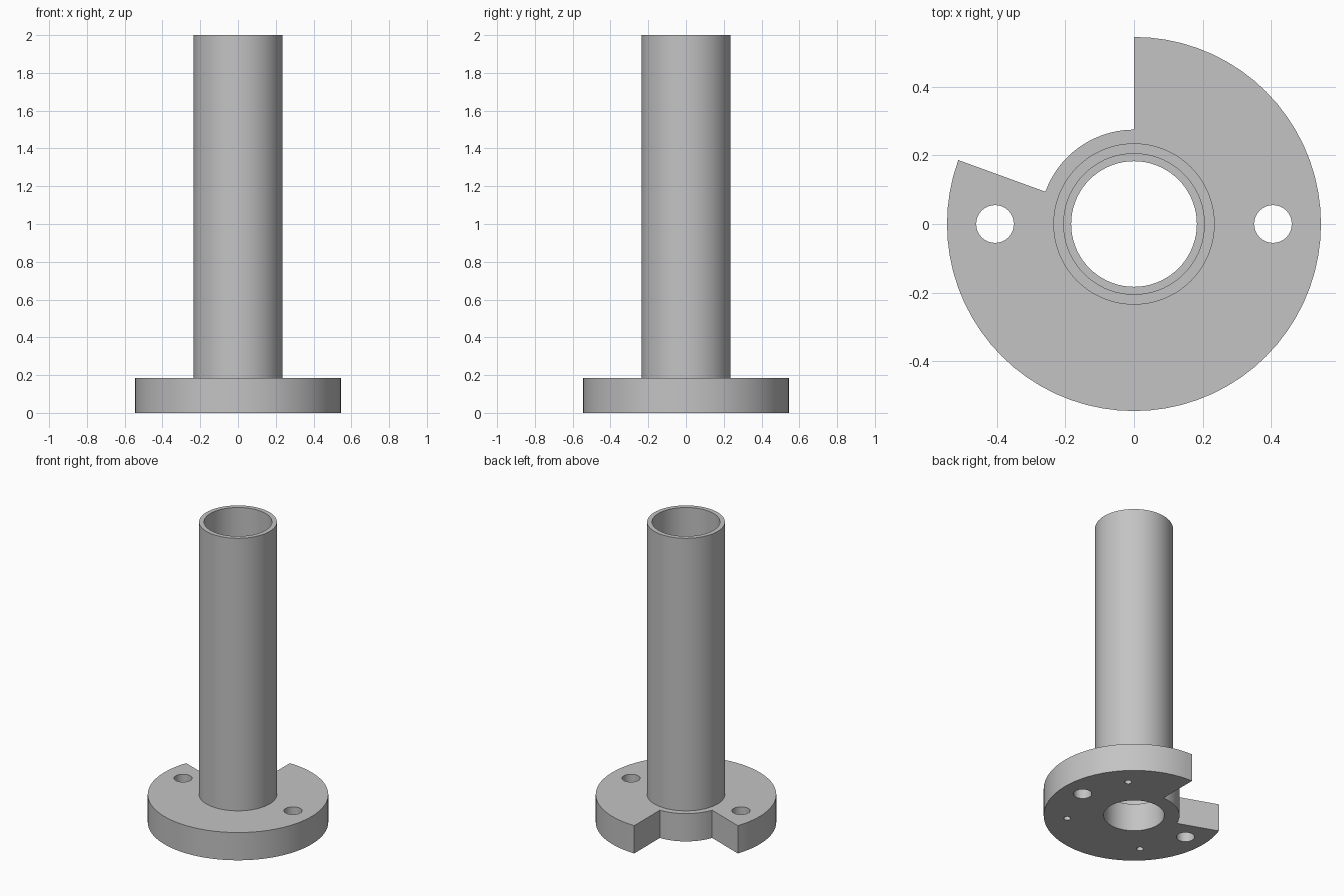
import bpy, bmesh
from math import radians, cos, sin

if "Cube" in bpy.data.objects:
    bpy.data.objects.remove(bpy.data.objects["Cube"])

FLANGE_R, HUB_R, FLANGE_H = 0.545, 0.275, 0.185
TUBE_R, SOCKET_R, BORE_R, HEIGHT = 0.235, 0.205, 0.183, 2.0
BOLT_CIRCLE = 0.405

grey = bpy.data.materials.new("plain_grey")
grey.use_nodes = True
grey.diffuse_color = (0.55, 0.55, 0.55, 1)
grey.node_tree.nodes["Principled BSDF"].inputs["Base Color"].default_value = grey.diffuse_color


def polar(r, deg):
    return r * cos(radians(deg)), r * sin(radians(deg))


def prism(name, outline, z0, z1):
    """Extrude a flat outline from z0 to z1."""
    bm = bmesh.new()
    face = bm.faces.new([bm.verts.new((x, y, z0)) for x, y in outline])
    top = bmesh.ops.extrude_face_region(bm, geom=[face])["geom"]
    moved = [v for v in top if isinstance(v, bmesh.types.BMVert)]
    bmesh.ops.translate(bm, verts=moved, vec=(0, 0, z1 - z0))
    bmesh.ops.recalc_face_normals(bm, faces=bm.faces)
    mesh = bpy.data.meshes.new(name)
    bm.to_mesh(mesh)
    bm.free()
    mesh.materials.append(grey)
    obj = bpy.data.objects.new(name, mesh)
    bpy.context.collection.objects.link(obj)
    return obj


def cylinder(name, r, z0, z1, centre=(0, 0), step=5):
    ring = [polar(r, a) for a in range(0, 360, step)]
    return prism(name, [(x + centre[0], y + centre[1]) for x, y in ring], z0, z1)


def combine(target, other, operation):
    """Apply a boolean and discard the helper."""
    bpy.context.view_layer.objects.active = target
    mod = target.modifiers.new(operation.lower(), 'BOOLEAN')
    mod.operation, mod.object, mod.solver = operation, other, 'EXACT'
    bpy.ops.object.modifier_apply(modifier=mod.name)
    bpy.data.objects.remove(other)


# Flange with a wedge notch that stops at the hub
outline = [polar(FLANGE_R, a) for a in range(160, 451, 5)]
outline += [polar(HUB_R, a) for a in range(90, 161, 5)]
body = prism("flanged_tube", outline, 0, FLANGE_H)

# Upright tube, with a wide socket above the narrower flange bore
combine(body, cylinder("tube", TUBE_R, 0.05, HEIGHT), 'UNION')
combine(body, cylinder("socket", SOCKET_R, FLANGE_H, HEIGHT + 0.1), 'DIFFERENCE')
combine(body, cylinder("bore", BORE_R, -0.1, FLANGE_H + 0.1), 'DIFFERENCE')

# Two through bolt holes
for angle in (0, 180):
    hole = cylinder("bolt_hole", 0.055, -0.1, 0.3, polar(BOLT_CIRCLE, angle), 10)
    combine(body, hole, 'DIFFERENCE')

# Three small blind holes in the underside
for angle in (45, 225, 315):
    hole = cylinder("pin_hole", 0.021, -0.1, 0.12, polar(BOLT_CIRCLE, angle), 15)
    combine(body, hole, 'DIFFERENCE')

# Smooth round walls, sharp rims
bpy.ops.object.select_all(action='DESELECT')
body.select_set(True)
bpy.context.view_layer.objects.active = body
bpy.ops.object.shade_smooth_by_angle(angle=radians(30))
